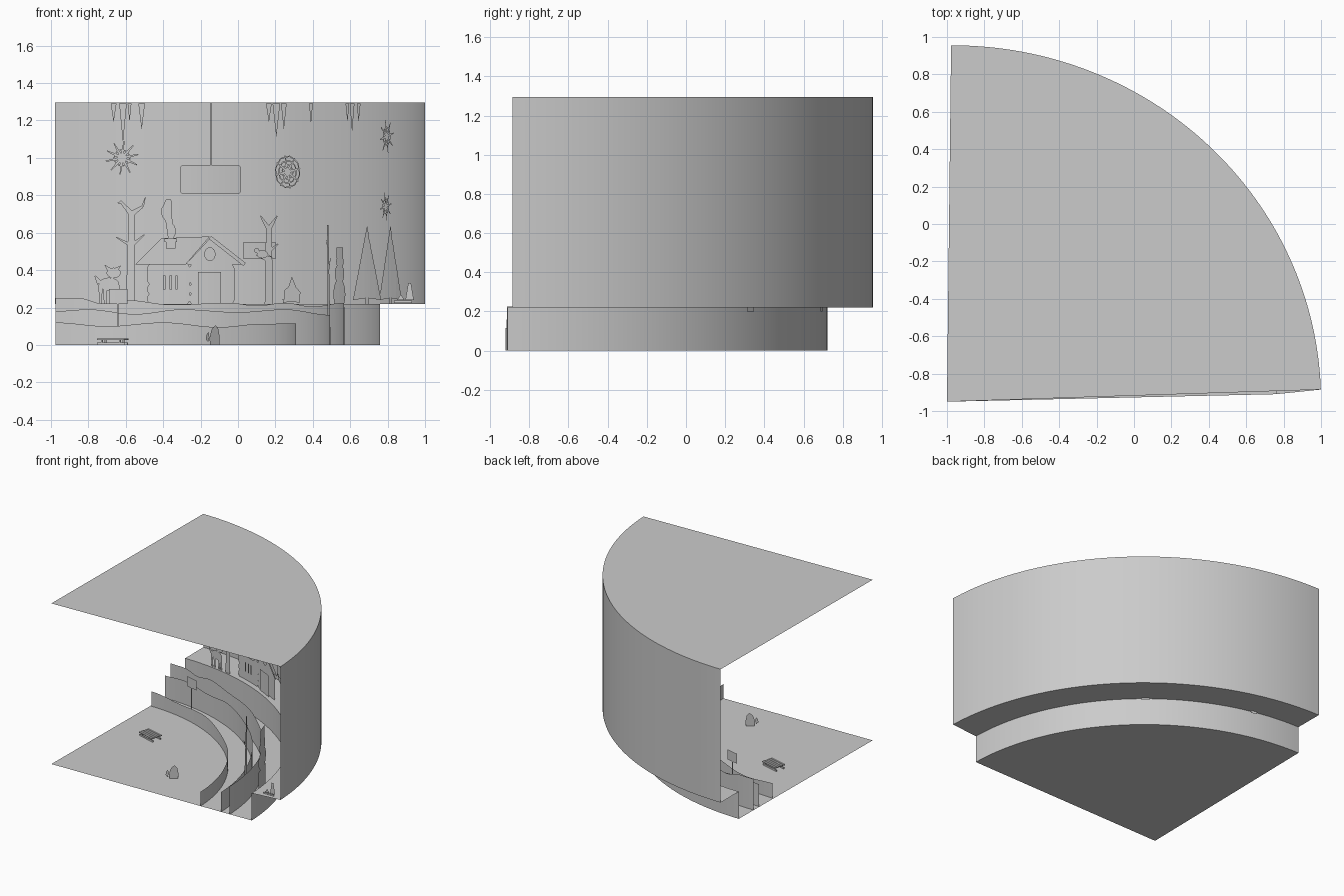
import bpy, bmesh
from math import sin, cos, pi, sqrt, acos, radians
from mathutils import Vector, Matrix

if "Cube" in bpy.data.objects:
    bpy.data.objects.remove(bpy.data.objects["Cube"])

CX, CY, A, B = -0.97, -0.95, 1.97, 1.905   # quarter ellipse shared by every curved part
APEX = (-1.0, -0.95)
N = 64


def finish(name, bm, smooth=False):
    me = bpy.data.meshes.new(name)
    bm.to_mesh(me)
    bm.free()
    ob = bpy.data.objects.new(name, me)
    bpy.context.collection.objects.link(ob)
    if smooth:
        for p in me.polygons:
            p.use_smooth = True
    return ob


def arc(k, t0):
    t1 = pi / 2 + 0.004
    return [(CX + k * A * cos(t0 + (t1 - t0) * i / N),
             CY + k * B * sin(t0 + (t1 - t0) * i / N)) for i in range(N + 1)]


def band(name, low, high):
    """Strip of quads between two rows of points."""
    bm = bmesh.new()
    a = [bm.verts.new(p) for p in low]
    b = [bm.verts.new(p) for p in high]
    for i in range(len(a) - 1):
        bm.faces.new((a[i], a[i + 1], b[i + 1], b[i]))
    return finish(name, bm, True)


def sector(name, k, t0, z):
    bm = bmesh.new()
    bm.faces.new([bm.verts.new((x, y, z)) for x, y in [APEX] + arc(k, t0)])
    return finish(name, bm)


def wave(pts, x):
    """Smooth height through a few (x, z) points."""
    if x <= pts[0][0]:
        return pts[0][1]
    for (x0, z0), (x1, z1) in zip(pts, pts[1:]):
        if x <= x1:
            f = (1 - cos(pi * (x - x0) / (x1 - x0))) / 2
            return z0 + (z1 - z0) * f
    return pts[-1][1]


def cutout(name, outlines, k):
    """Paper shapes drawn in front view (x, z), bent onto the ellipse scaled by k."""
    bm = bmesh.new()
    for o in outlines:
        f = bm.faces.new([bm.verts.new((x, 0, z)) for x, z in o])
        bmesh.ops.triangulate(bm, faces=[f])
    xs = [v.co.x for v in bm.verts]
    x = min(xs) + 0.03
    while x < max(xs):
        bmesh.ops.bisect_plane(bm, geom=bm.verts[:] + bm.edges[:] + bm.faces[:],
                               plane_co=(x, 0, 0), plane_no=(1, 0, 0))
        x += 0.03
    for v in bm.verts:
        c = min(max((v.co.x - CX) / (k * A), -1), 1)
        v.co.y = CY + k * B * sqrt(1 - c * c)
    return finish(name, bm)


def rect(x0, x1, z0, z1):
    return [(x0, z0), (x1, z0), (x1, z1), (x0, z1)]


def stick(x0, z0, x1, z1, w0, w1):
    d = Vector((x1 - x0, z1 - z0)).normalized()
    n = Vector((-d.y, d.x)) / 2
    return [(x0 - n.x * w0, z0 - n.y * w0), (x1 - n.x * w1, z1 - n.y * w1),
            (x1 + n.x * w1, z1 + n.y * w1), (x0 + n.x * w0, z0 + n.y * w0)]


def disc(x, z, rx, rz, n=16):
    return [(x + rx * cos(2 * pi * i / n), z + rz * sin(2 * pi * i / n)) for i in range(n)]


# Shell: roof, floor, back wall, base wall and the ledge joining them
T, TL, KB = 0.034, 0.024, 0.878
sector("roof", 1, T, 1.295)
sector("floor", KB, TL, 0.0)
outer, inner = arc(1, T), arc(KB, TL)
band("back_wall", [(x, y, 0.22) for x, y in outer], [(x, y, 1.295) for x, y in outer])
band("base_wall", [(x, y, 0) for x, y in inner], [(x, y, 0.22) for x, y in inner])
band("ledge", [(x, y, 0.22) for x, y in inner], [(x, y, 0.22) for x, y in outer])

# Wavy snow banks
for name, k, pts in [
    ("front_snow_bank", 0.65, [(-.98, .12), (-.7, .10), (-.4, .12), (-.1, .095), (.12, .112), (.31, .115)]),
    ("middle_snow_bank", 0.742, [(-.98, .18), (-.8, .19), (-.55, .165), (-.3, .19), (0, .175), (.25, .19), (.5, .16)]),
    ("rear_snow_bank", 0.78, [(-.98, .25), (-.85, .25), (-.72, .22), (-.6, .24), (-.35, .215), (-.05, .225),
                              (.1, .21), (.25, .225), (.4, .205), (.57, .225)])]:
    row = arc(k, TL)
    band(name, [(x, y, 0) for x, y in row], [(x, y, wave(pts, x)) for x, y in row])


# Cabin with scalloped log ends
def log_wall(x0, x1, z0, z1, logs=4):
    h = (z1 - z0) / logs
    side = [(0.012 * sin(pi * j / 4), z0 + i * h + h * j / 4) for i in range(logs) for j in range(4)]
    side.append((0, z1))
    return [(x1 + d, z) for d, z in side] + [(x0 - d, z) for d, z in reversed(side)]


cutout("cabin_walls", [log_wall(-.475, -.268, .22, .43), log_wall(-.25, -.03, .22, .43),
                       [(-.28, .43), (.02, .43), (-.15, .57)]], .90)
cutout("cabin_roof", [[(-.55, .43), (-.41, .57), (-.15, .58), (-.28, .43)],
                      stick(-.15, .575, .035, .43, .02, .02)], .885)
cutout("cabin_details", [rect(x, x + .012, .295, .37) for x in (-.40, -.365, -.335)]
       + [rect(-.215, -.09, .22, .39), disc(-.15, .485, .03, .037)], .893)
cutout("chimney", [rect(-.385, -.335, .515, .55), rect(-.393, -.327, .55, .57)], .88)
smoke = [(-.36 + .02 * sin(i * .8) - .003 * i, .57 + .023 * i) for i in range(10)]
cutout("chimney_smoke", [[(x - .014, z) for x, z in smoke] + [(x + .014, z) for x, z in reversed(smoke)]], .885)

# Bare trees
cutout("left_bare_tree", [stick(-.575, .2, -.567, .72, .05, .035), stick(-.57, .7, -.63, .77, .03, .01),
                          stick(-.57, .7, -.51, .74, .03, .012), stick(-.51, .74, -.495, .79, .012, .004),
                          stick(-.62, .76, -.645, .76, .012, .004), stick(-.57, .53, -.65, .575, .02, .005),
                          stick(-.57, .53, -.50, .59, .02, .005)], .885)
cutout("right_bare_tree", [stick(.165, .2, .165, .64, .045, .03), stick(.165, .62, .12, .69, .025, .006),
                           stick(.165, .62, .21, .69, .025, .006), stick(.165, .50, .215, .54, .018, .005),
                           stick(.165, .45, .1, .48, .02, .006)], .885)
cutout("tree_board", [rect(.03, .20, .46, .55)], .895)
cutout("bird", [disc(.13, .485, .03, .022), disc(.10, .505, .014, .014, 10),
                [(.15, .49), (.19, .465), (.155, .475)]], .88)
cutout("thin_tree", [stick(.487, 0, .48, .64, .016, .006), stick(.485, .4, .495, .47, .005, .002),
                     stick(.483, .5, .472, .56, .005, .002)], .762)

# Deer and the sign beside it
cutout("deer", [disc(-.69, .325, .055, .035), disc(-.665, .385, .038, .028),
                [(-.70, .40), (-.715, .43), (-.68, .41)], [(-.64, .40), (-.625, .425), (-.66, .41)],
                stick(-.74, .33, -.765, .37, .03, .006)]
       + [stick(x, .32, x, .22, .022, .014) for x in (-.735, -.71, -.665, -.645)], .885)
cutout("signpost", [rect(-.648, -.638, 0, .23), rect(-.69, -.59, .22, .30)], .69)

# Snowman, standing behind the rear bank
cutout("snowman", [rect(.512, .572, 0, .2), disc(.542, .27, .032, .085), disc(.543, .38, .025, .055),
                   disc(.545, .445, .02, .035), rect(.527, .562, .465, .52)], .81)


# Pines made of stacked jagged tiers
def pine(x, w, z0, z1, tiers=7):
    right = [(.1 * w, z0), (.1 * w, z0 + .03)]
    for i in range(tiers):
        f, g = i / tiers, (i + 1) / tiers
        right += [(w * (1 - f) , z0 + .02 + (z1 - z0 - .02) * f),
                  (w * (1 - g) * .45 + .003, z0 + .04 + (z1 - z0 - .045) * (f * .3 + g * .7))]
    return [(x + d, z) for d, z in right] + [(x, z1)] + [(x - d, z) for d, z in reversed(right)]


cutout("left_pine", [pine(.69, .075, .22, .64)], .93)
cutout("right_pine", [pine(.815, .06, .22, .64)], .962)

# Campfire: crossed logs and a flame
cutout("campfire", [stick(.24, .235, .33, .25, .02, .02), stick(.33, .235, .25, .25, .02, .02),
                    [(.25, .25), (.245, .29), (.27, .31), (.288, .365), (.31, .31), (.335, .28), (.325, .25)]], .9)

# Icicles hanging from the roof edge of the wall
ice = [(-.665, .03, .1), (-.615, .04, .21), (-.58, .02, .1), (-.515, .035, .14), (.165, .03, .1), (.205, .04, .18),
       (.245, .03, .14), (.39, .02, .11), (.585, .02, .1), (.61, .025, .155), (.645, .02, .1)]
cutout("icicles", [[(x - w / 2, 1.29), (x + w / 2, 1.29), (x + w * .2, 1.29 - h * .55),
                    (x, 1.29 - h), (x - w * .25, 1.29 - h * .5)] for x, w, h in ice], .985)


# Snowflakes: radial arms, narrowed where the wall turns away
def flake(name, x, z, r, arms, web):
    s = sin(acos((x - CX) / (.985 * A)))
    shapes = []
    for i in range(arms):
        a = 2 * pi * i / arms + .2
        c, d = cos(a), sin(a)
        shapes.append(stick(0, 0, r * c, r * d, r * .2, r * .06))
        for f in web:
            for sgn in (-1, 1):
                b = a + sgn * pi / arms
                shapes.append(stick(f * r * c, f * r * d, f * r * cos(b) * 1.05, f * r * sin(b) * 1.05, r * .08, r * .08))
    cutout(name, [[(x + u * s, z + v) for u, v in sh] for sh in shapes], .985)


flake("left_snowflake", -.62, 1.0, .09, 10, (.45,))
flake("web_snowflake", .265, .925, .09, 8, (.4, .65, .9))
flake("upper_right_snowflake", .795, 1.115, .09, 8, (.5,))
flake("lower_right_snowflake", .79, .74, .075, 8, (.5,))

# Hanging board on its cord
cutout("hanging_cord", [rect(-.15, -.14, .96, 1.295)], .8)
board = rect(-.30, .007, .81, .96)
cutout("hanging_board", [[(-.31, .82), (-.30, .81), (.007, .81), (.017, .82),
                          (.017, .95), (.007, .96), (-.30, .96), (-.31, .95)]], .8)


# Sleds: slats on two runners
def box(bm, x, y, z, sx, sy, sz):
    bmesh.ops.create_cube(bm, size=1, matrix=Matrix.Translation((x, y, z)) @ Matrix.Diagonal((sx, sy, sz, 1)))


def sled(name, loc, angle, scale=1):
    bm = bmesh.new()
    for y in (-.035, .035):
        box(bm, 0, y, .006, .15, .008, .012)
        for x in (-.05, .05):
            box(bm, x, y, .018, .008, .008, .02)
    for y in (-.04, -.02, 0, .02, .04):
        box(bm, 0, y, .03, .15, .014, .008)
    bm.transform(Matrix.Translation(loc) @ Matrix.Rotation(radians(angle), 4, 'Z') @ Matrix.Scale(scale, 4))
    return finish(name, bm)


sled("floor_sled", (-.67, -.16, 0), -15)

# Small figure on the floor: arched body with a side flipper
bm = bmesh.new()
for o in ([(-.15, 0), (-.152, .04), (-.14, .085), (-.12, .105), (-.105, .085), (-.098, .04), (-.1, 0)],
          [(-.16, .015), (-.172, .03), (-.168, .055), (-.158, .07), (-.153, .04)]):
    bm.faces.new([bm.verts.new((x, -.64 + (x + .125) * .8, z)) for x, z in o])
finish("floor_figure", bm)

# Leaning sled at the right end of the ledge
bm = bmesh.new()
for o in ([(.835, .225), (.93, .225), (.93, .237), (.835, .237)],
          [(.895, .24), (.91, .33), (.925, .33), (.94, .24)],
          [(.85, .24), (.87, .27), (.89, .24)]):
    bm.faces.new([bm.verts.new((x, -.87, z)) for x, z in o])
finish("ledge_sled", bm)
